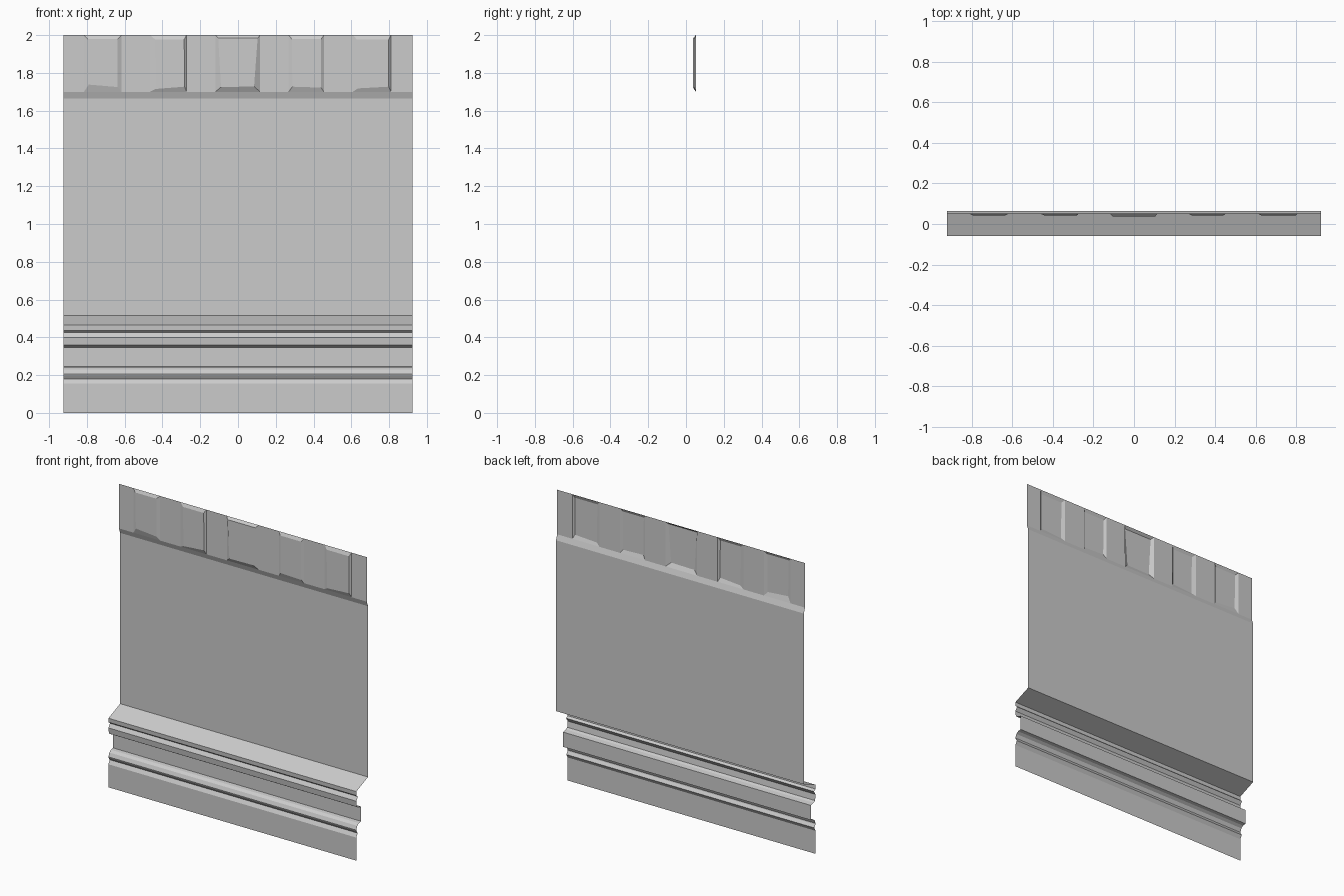
import bpy

if "Cube" in bpy.data.objects:
    bpy.data.objects.remove(bpy.data.objects["Cube"])

W = 0.923            # half width of the wall
TOP, LEDGE = 2.0, 1.70
BAND_Y = 0.052


def make(name, quads):
    """Build one flat-shaded sheet from a list of quads, welding shared corners."""
    index, faces = {}, []
    for q in quads:
        faces.append([index.setdefault(tuple(round(c, 5) for c in p), len(index)) for p in q])
    me = bpy.data.meshes.new(name)
    me.from_pydata(list(index), [], faces)
    ob = bpy.data.objects.new(name, me)
    bpy.context.collection.objects.link(ob)
    return ob


def sweep(name, profile):
    """Sweep a (y, z) profile, listed bottom to top, across the full width."""
    make(name, [[(-W, y0, z0), (W, y0, z0), (W, y1, z1), (-W, y1, z1)]
                for (y0, z0), (y1, z1) in zip(profile, profile[1:])])


# moulded baseboard: plinth, lower bead, recess, upper bead, sloped cap
sweep("baseboard", [
    (-0.060, 0.0), (-0.060, 0.155), (-0.046, 0.180), (-0.058, 0.198),
    (-0.060, 0.205), (-0.050, 0.230), (-0.033, 0.242), (-0.010, 0.246),
    (-0.010, 0.345), (-0.040, 0.351), (-0.055, 0.360), (-0.060, 0.400),
    (-0.044, 0.425), (-0.058, 0.437), (-0.060, 0.465), (0.065, 0.515)])

# plain wall panel and the small ledge under the top band
sweep("wall_panel", [(0.065, 0.515), (0.065, 1.665)])
sweep("band_ledge", [(0.065, 1.665), (BAND_Y, LEDGE)])

# bricks: outer left/right, raised left/right at bottom, raised left/right at top,
# raised bottom z left/right, raised top z, face y
bricks = [
    (-0.815, -0.617, -0.790, -0.637, -0.795, -0.637, 1.738, 1.725, 1.980, 0.042),
    (-0.465, -0.272, -0.435, -0.283, -0.440, -0.285, 1.715, 1.727, 1.978, 0.042),
    (-0.120, 0.117, -0.090, 0.085, -0.105, 0.104, 1.725, 1.728, 1.984, 0.037),
    (0.268, 0.455, 0.288, 0.440, 0.285, 0.440, 1.727, 1.722, 1.979, 0.042),
    (0.608, 0.810, 0.635, 0.798, 0.630, 0.798, 1.718, 1.727, 1.976, 0.042),
]

# flat strips of the top band between the bricks
edges = [-W] + [x for b in bricks for x in b[:2]] + [W]
quads = [[(a, BAND_Y, LEDGE), (b, BAND_Y, LEDGE), (b, BAND_Y, TOP), (a, BAND_Y, TOP)]
         for a, b in zip(edges[::2], edges[1::2])]

# raised brick faces with their bevelled borders
for l, r, bl, br, tl, tr, zl, zr, zt, y in bricks:
    outer = [(l, BAND_Y, LEDGE), (r, BAND_Y, LEDGE), (r, BAND_Y, TOP), (l, BAND_Y, TOP)]
    inner = [(bl, y, zl), (br, y, zr), (tr, y, zt), (tl, y, zt)]
    quads.append(inner)
    for i in range(4):
        j = (i + 1) % 4
        quads.append([outer[i], outer[j], inner[j], inner[i]])
make("brick_band", quads)
